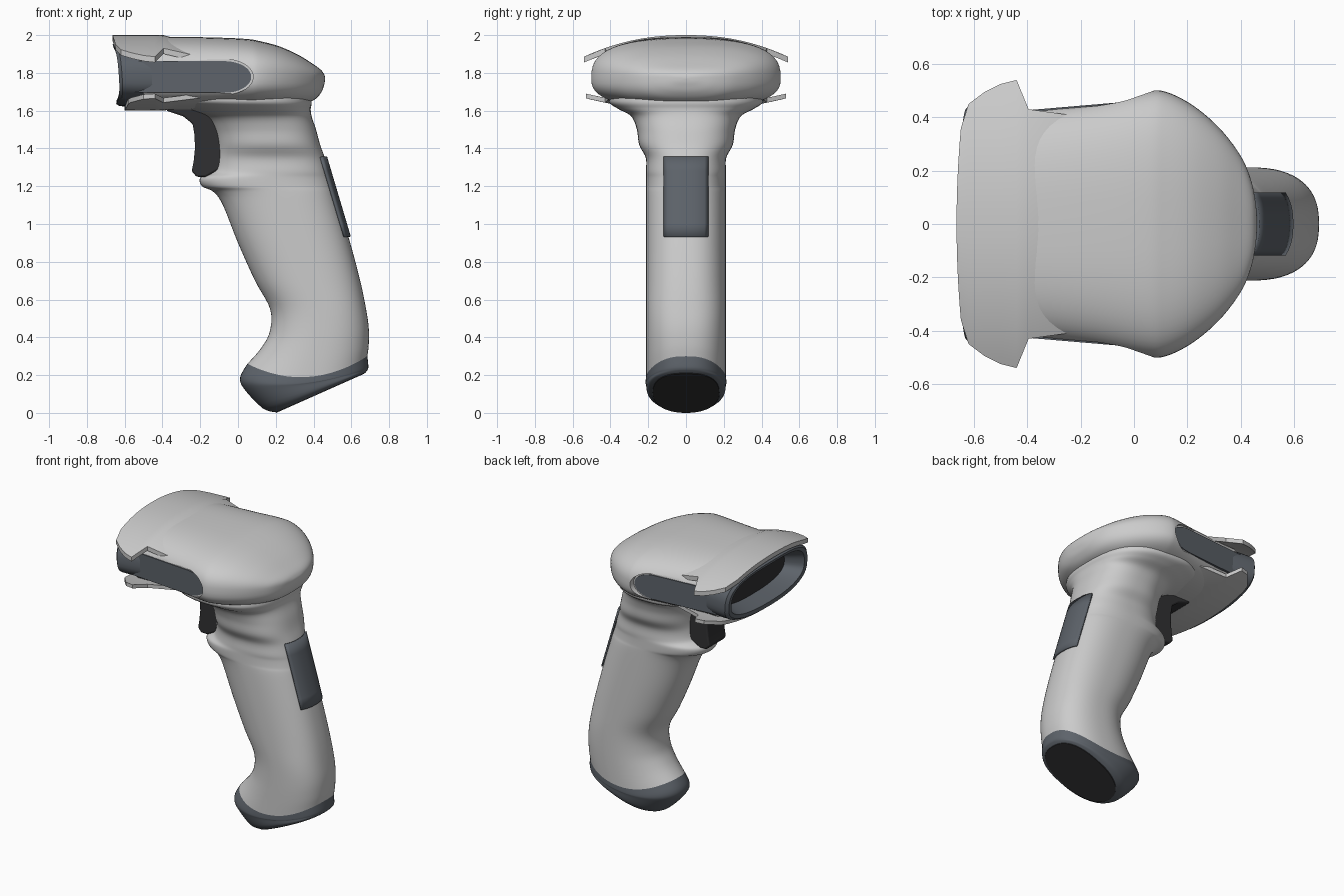
import bpy, bmesh, math
from mathutils import Vector

if "Cube" in bpy.data.objects:
    bpy.data.objects.remove(bpy.data.objects["Cube"])

N = 64


def material(name, rgb):
    m = bpy.data.materials.new(name)
    m.diffuse_color = (*rgb, 1)
    m.use_nodes = True
    m.node_tree.nodes["Principled BSDF"].inputs["Base Color"].default_value = m.diffuse_color
    return m


SLATE = material("slate", (0.11, 0.125, 0.145))
BLACK = material("black", (0.03, 0.03, 0.032))


def make(name, verts, faces, mat=None, angle=35):
    me = bpy.data.meshes.new(name)
    me.from_pydata([tuple(v) for v in verts], [], faces)
    bm = bmesh.new()
    bm.from_mesh(me)
    bmesh.ops.recalc_face_normals(bm, faces=bm.faces)
    bm.to_mesh(me)
    bm.free()
    ob = bpy.data.objects.new(name, me)
    bpy.context.collection.objects.link(ob)
    if mat:
        me.materials.append(mat)
    smooth(ob, angle)
    return ob


def smooth(ob, angle=35):
    bpy.ops.object.select_all(action='DESELECT')
    ob.select_set(True)
    bpy.context.view_layer.objects.active = ob
    bpy.ops.object.shade_smooth_by_angle(angle=math.radians(angle))


def refine(rows, sub=5):
    """Catmull-Rom interpolation of section parameters."""
    rows = [Vector(r) for r in rows]
    out = []
    for i in range(len(rows) - 1):
        a, b, c, d = rows[max(i - 1, 0)], rows[i], rows[i + 1], rows[min(i + 2, len(rows) - 1)]
        for k in range(sub):
            t = k / sub
            out.append(b + (c - a) * (0.5 * t) + (a * 2 - b * 5 + c * 4 - d) * (0.5 * t * t)
                       + (b * 3 - a - c * 3 + d) * (0.5 * t ** 3))
    return out + [rows[-1]]


def super_pt(i, n_pos, n_neg):
    """Unit superellipse point; the exponent depends on the sign of the second axis."""
    a = 2 * math.pi * i / N
    c, s = math.cos(a), math.sin(a)
    n = n_pos if s >= 0 else n_neg
    return (math.copysign(abs(c) ** (2 / n), c), math.copysign(abs(s) ** (2 / n), s))


def loft(name, rings, mat=None, caps=(True, True), angle=35):
    verts = [p for r in rings for p in r]
    faces = [(k * N + i, k * N + (i + 1) % N, (k + 1) * N + (i + 1) % N, (k + 1) * N + i)
             for k in range(len(rings) - 1) for i in range(N)]
    if caps[0]:
        faces.append(tuple(range(N)))
    if caps[1]:
        faces.append(tuple(range((len(rings) - 1) * N, len(rings) * N)))
    return make(name, verts, faces, mat, angle)


def head_ring(row, bow=0.0):
    x, w, top, bot = row
    pts = []
    for i in range(N):
        u, v = super_pt(i, 2.8, 2.6)
        y, z = u * w, 1.77 + v * ((top - 1.77) if v >= 0 else (1.77 - bot))
        pts.append((x + bow * (0.02 * (y / 0.4) ** 2 + 0.06 * (1.97 - z)), y, z))
    return pts


def grip_ring(row):
    xl, zl, xr, zr, w, sag = row
    pts = []
    for i in range(N):
        u, v = super_pt(i, 2.5, 2.2)
        t = (v + 1) / 2
        pts.append((xl + (xr - xl) * t, u * w, zl + (zr - zl) * t - sag * (1 - v * v)))
    return pts


def prism(name, outline, inner, outer, mat=None):
    """x-z outline extruded along y, each side following a function of x."""
    n = len(outline)
    verts = [(x, inner(x), z) for x, z in outline] + [(x, outer(x), z) for x, z in outline]
    faces = [tuple(range(n)), tuple(range(n, 2 * n))]
    faces += [(i, (i + 1) % n, n + (i + 1) % n, n + i) for i in range(n)]
    return make(name, verts, faces, mat)


def plate(name, rows, z_of, thick):
    """Thin arched plate from rows of (x, half width, drop)."""
    m = 33
    verts, faces = [], []
    for k, (x, w, drop) in enumerate(rows):
        for j in range(m):
            y = w * (2 * j / (m - 1) - 1)
            bow = 0.02 * (y / 0.4) ** 2 if k == 0 else 0
            verts.append((x + bow, y, z_of(y) - drop))
    v0 = len(verts)
    verts += [(x, y, z - thick) for x, y, z in verts]
    for k in range(len(rows) - 1):
        for j in range(m - 1):
            q = (k * m + j, k * m + j + 1, (k + 1) * m + j + 1, (k + 1) * m + j)
            faces += [q, tuple(i + v0 for i in q)]
    e = ([j for j in range(m)] + [k * m + m - 1 for k in range(1, len(rows))]
         + [(len(rows) - 1) * m + j for j in range(m - 2, -1, -1)]
         + [k * m for k in range(len(rows) - 2, 0, -1)])
    faces += [(e[i], e[(i + 1) % len(e)], e[(i + 1) % len(e)] + v0, e[i] + v0) for i in range(len(e))]
    return make(name, verts, faces)


# Head shell
head_rows = [(-.5, .435, 1.985, 1.605), (-.38, .435, 1.99, 1.605), (-.15, .462, 1.988, 1.605),
             (.04, .497, 1.98, 1.61), (.12, .495, 1.967, 1.615), (.22, .445, 1.94, 1.62),
             (.32, .36, 1.895, 1.63), (.40, .255, 1.845, 1.655), (.44, .16, 1.815, 1.695),
             (.457, .07, 1.79, 1.74), (.461, .008, 1.773, 1.767)]
head = loft("head_shell", [head_ring(r) for r in refine(head_rows)])

# Side recesses with dark inlays
def side_outline(inset):
    a, top, bot = 0.15, 1.872 - inset, 1.685 + inset
    mid, h = (top + bot) / 2, (top - bot) / 2
    arc = [(-0.07 + (a - inset) * math.cos(t), mid + h * math.sin(t))
           for t in [math.radians(90 - 180 * i / 20) for i in range(21)]]
    return [(-0.56, top)] + arc + [(-0.56, bot)]


for s, side in ((-1, "front"), (1, "back")):
    floor = lambda x, d=0.0: s * (0.412 + (x + 0.5) * 0.085 + d)
    cutter = prism("recess_cutter", side_outline(0), floor, lambda x: s * 0.7)
    mod = head.modifiers.new("recess", 'BOOLEAN')
    mod.operation, mod.object, mod.solver = 'DIFFERENCE', cutter, 'EXACT'
    bpy.context.view_layer.objects.active = head
    bpy.ops.object.modifier_apply(modifier=mod.name)
    bpy.data.objects.remove(cutter)
    prism("side_inlay_" + side, side_outline(0.01), lambda x: floor(x, -0.03),
          lambda x: floor(x, 0.006), SLATE)
smooth(head)

# Front bezel and scan window
bezel_rows = [(-.49, .425, 1.965, 1.615), (-.58, .44, 1.965, 1.618), (-.65, .45, 1.96, 1.625),
              (-.665, .43, 1.95, 1.635), (-.66, .40, 1.93, 1.66), (-.53, .34, 1.89, 1.69)]
loft("front_bezel", [head_ring(r, 1) for r in bezel_rows], SLATE, (False, False))
loft("scan_window", [head_ring((x, .345, 1.893, 1.687), 1) for x in (-.54, -.52)], BLACK)

# Flared hood and lower lip
plate("hood", [(-.665, .36, 0), (-.62, .45, 0), (-.56, .495, 0), (-.5, .525, 0), (-.44, .54, 0),
               (-.395, .43, 0), (-.25, .41, .04)],
      lambda y: 2.0 - 0.11 * (abs(y) / 0.53) ** 2.2, 0.03)
plate("lower_lip", [(-.6, .38, 0), (-.57, .43, 0), (-.5, .515, 0), (-.44, .53, 0),
                    (-.395, .43, 0), (-.2, .40, -.03)],
      lambda y: 1.625 + 0.065 * (abs(y) / 0.53) ** 2, 0.025)

# Grip, flaring into the head at the top
rim = (.05, .26, .685, .30, .212, .09)
grip_rows = [rim, (.12, .34, .692, .36, .212, .05), (.168, .43, .692, .45, .212, .02),
             (.17, .55, .678, .55, .212, 0), (.09, .7, .647, .7, .212, 0), (0, .9, .594, .9, .212, 0)]
grip_rows += [(xl, z, xr, z, w, 0) for xl, z, xr, w in [
    (-.08, 1.1, .5345, .212), (-.13, 1.17, .514, .212), (-.19, 1.2, .505, .212),
    (-.2, 1.245, .4915, .212), (-.14, 1.28, .481, .212), (-.12, 1.35, .46, .213),
    (-.115, 1.42, .435, .248), (-.13, 1.5, .413, .26), (-.17, 1.57, .39, .29),
    (-.27, 1.61, .385, .36), (-.38, 1.65, .39, .41), (-.38, 1.72, .37, .39)]]
loft("grip", [grip_ring(r) for r in refine(grip_rows)])

# Dark foot of the grip with its black sole
foot_rows = [rim, (.012, .19, .69, .25, .214, .06), (.03, .13, .688, .232, .212, .03),
             (.13, .025, .682, .222, .205, .005), (.2, .003, .675, .213, .18, 0)]
loft("grip_foot", [grip_ring(r) for r in refine(foot_rows, 4)], SLATE)
loft("foot_sole", [grip_ring(r) for r in ((.2, .008, .67, .216, .178, 0),
                                          (.202, 0, .67, .208, .175, 0))], BLACK)

# Trigger
trigger = [(-.38, 1.62), (-.38, 1.6), (-.29, 1.57), (-.24, 1.53), (-.23, 1.47), (-.228, 1.4),
           (-.235, 1.33), (-.245, 1.28), (-.22, 1.25), (-.17, 1.25), (-.08, 1.3), (-.06, 1.45),
           (-.08, 1.62)]
trig = prism("trigger", trigger, lambda x: -0.095, lambda x: 0.095, BLACK)
bev = trig.modifiers.new("bevel", 'BEVEL')
bev.width, bev.segments = 0.02, 3

# Label patch on the back of the grip
verts, faces = [], []
for z in (.932, 1.0, 1.1, 1.2, 1.28, 1.355):
    back = .585 - (z - .93) * .297
    for j in range(13):
        y = -.115 + .23 * j / 12
        verts.append((back + .007 - .3 * (1 - (1 - (abs(y) / .212) ** 2.5) ** .4), y, z))
for k in range(5):
    for j in range(12):
        faces.append((k * 13 + j, k * 13 + j + 1, k * 13 + j + 14, k * 13 + j + 13))
label = make("back_label", verts, faces, SLATE)
sol = label.modifiers.new("thickness", 'SOLIDIFY')
sol.thickness, sol.offset = 0.012, 0
